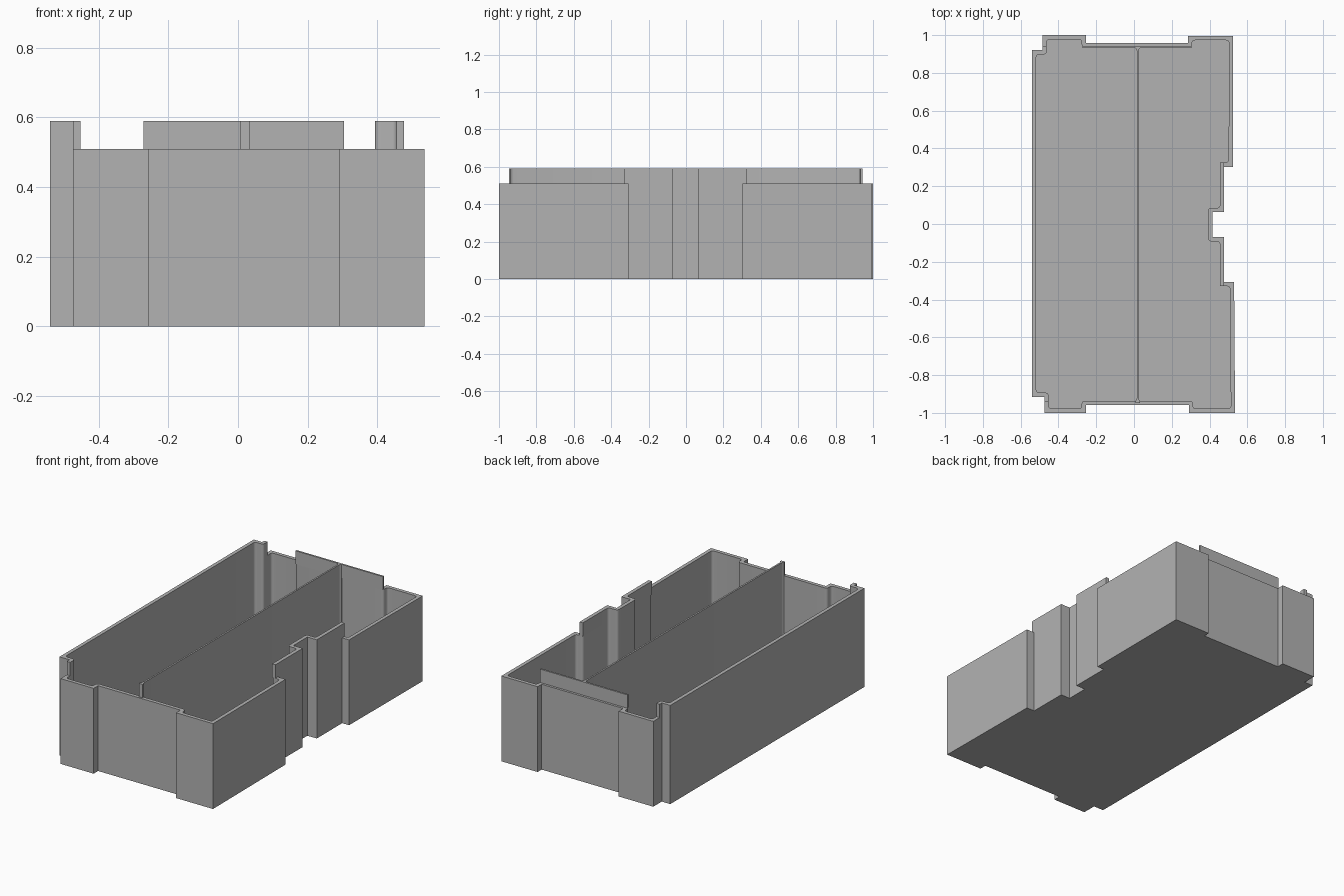
import bpy, bmesh
from math import radians
from mathutils import Vector

cube = bpy.data.objects.get("Cube")
if cube:
    bpy.data.objects.remove(cube, do_unlink=True)

WALL, FLOOR, RIM, TALL, FILLET = 0.022, 0.02, 0.51, 0.59, 0.018

grey = bpy.data.materials.new("plain grey")
grey.use_nodes = True
grey.diffuse_color = (0.45, 0.45, 0.45, 1)
grey.node_tree.nodes["Principled BSDF"].inputs["Base Color"].default_value = (0.45, 0.45, 0.45, 1)


def vectors(pts):
    return [Vector(p) for p in pts]


def inward(pts, closed):
    """Offset a counter-clockwise path to its left by the wall thickness."""
    n, out = len(pts), []
    for i, p in enumerate(pts):
        before = p - pts[i - 1] if closed or i else pts[1] - p
        after = pts[(i + 1) % n] - p if closed or i < n - 1 else before
        a, b = before.normalized(), after.normalized()
        na, nb = Vector((-a.y, a.x)), Vector((-b.y, b.x))
        out.append(p + (na + nb) * WALL / (1 + na.dot(nb)))
    return out


def rounded(pts, closed, steps=5):
    """Replace each corner with a short curve."""
    n, out = len(pts), []
    for i, p in enumerate(pts):
        if not closed and i in (0, n - 1):
            out.append(p)
            continue
        ends = []
        for q in (pts[i - 1], pts[(i + 1) % n]):
            d = q - p
            ends.append(p + d.normalized() * min(FILLET, d.length * 0.45))
        for k in range(steps + 1):
            t = k / steps
            out.append(ends[0] * (1 - t) ** 2 + p * 2 * t * (1 - t) + ends[1] * t * t)
    return out


def finish(name, bm):
    bmesh.ops.recalc_face_normals(bm, faces=bm.faces)
    mesh = bpy.data.meshes.new(name)
    bm.to_mesh(mesh)
    bm.free()
    mesh.materials.append(grey)
    ob = bpy.data.objects.new(name, mesh)
    bpy.context.collection.objects.link(ob)
    bpy.ops.object.select_all(action='DESELECT')
    bpy.context.view_layer.objects.active = ob
    ob.select_set(True)
    bpy.ops.object.shade_smooth_by_angle(angle=radians(30))
    return ob


def ring(bm, pts, z):
    return [bm.verts.new((p.x, p.y, z)) for p in pts]


def sides(bm, low, high):
    for i in range(len(low)):
        j = (i + 1) % len(low)
        bm.faces.new((low[i], low[j], high[j], high[i]))


def prism(name, pts, z0, z1):
    bm = bmesh.new()
    low, high = ring(bm, pts, z0), ring(bm, pts, z1)
    bm.faces.new(low)
    bm.faces.new(high)
    sides(bm, low, high)
    return finish(name, bm)


def raised_wall(name, path):
    outer = vectors(path)
    inner = rounded(inward(outer, False), False)
    return prism(name, outer + inner[::-1], RIM, TALL)


# Tray: notched outline with a hollow, round-cornered inside
outline = vectors([
    (-0.474, -1), (-0.255, -1), (-0.255, -0.958), (0.29, -0.958), (0.29, -1), (0.535, -1),
    (0.53, -0.307), (0.477, -0.307), (0.477, -0.07), (0.415, -0.07), (0.415, 0.063),
    (0.477, 0.063), (0.477, 0.303), (0.523, 0.303), (0.525, 0.995), (0.285, 0.995),
    (0.285, 0.957), (-0.255, 0.957), (-0.255, 1), (-0.484, 1), (-0.484, 0.92),
    (-0.54, 0.92), (-0.54, -0.915), (-0.474, -0.915)])
cavity = rounded(inward(outline, True), True)
bm = bmesh.new()
base, top = ring(bm, outline, 0), ring(bm, outline, RIM)
well, lip = ring(bm, cavity, FLOOR), ring(bm, cavity, RIM)
bm.faces.new(base)
bm.faces.new(well)
sides(bm, base, top)
sides(bm, well, lip)
rim_edges = []
for loop in (top, lip):
    rim_edges += [bm.edges.get((loop[i - 1], loop[i])) for i in range(len(loop))]
bmesh.ops.triangle_fill(bm, edges=rim_edges, use_beauty=True)
finish("tray", bm)

# Raised wall sections
raised_wall("raised_side_wall", [
    (-0.484, 0.94), (-0.484, 0.92), (-0.54, 0.92),
    (-0.54, -0.915), (-0.474, -0.915), (-0.474, -0.94)])
raised_wall("raised_notch_wall", [
    (0.477, -0.328), (0.477, -0.07), (0.415, -0.07),
    (0.415, 0.063), (0.477, 0.063), (0.477, 0.325)])
prism("raised_back_plate", vectors([
    (-0.272, 0.932), (0.305, 0.932), (0.305, 0.943), (-0.272, 0.943)]), RIM, TALL)

# Divider: thin sheet flared where it meets the end walls
half = [(0.005, -0.922), (0.008, -0.932), (0.013, -0.937), (0.013, -0.947)]
right = [(x, y) for x, y in half[::-1]] + [(x, -y - 0.006) for x, y in half]
left = [(-x, y) for x, y in right[::-1]]
prism("divider", vectors([(x + 0.02, y) for x, y in right + left]), FLOOR, TALL)
